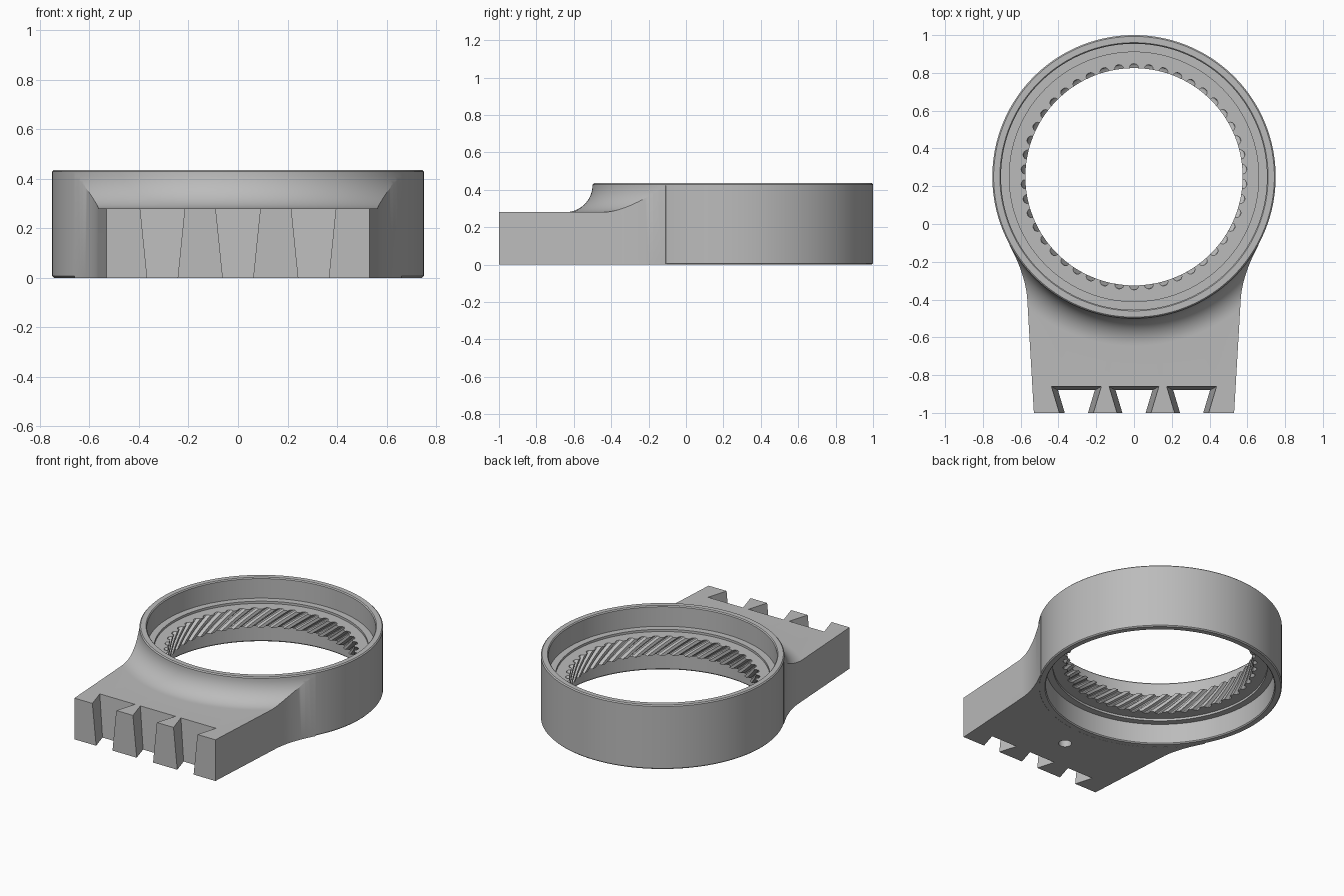
import bpy, bmesh
from math import sin, cos, pi, sqrt

cube = bpy.data.objects.get("Cube")
if cube:
    bpy.data.objects.remove(cube)

CY = 0.25                    # ring axis position in y
FLUTES = 46
PITCH = 2 * pi / FLUTES
SEGS = FLUTES * 8
PLATE_TOP = 0.28

grey = bpy.data.materials.new("plain_grey")
grey.use_nodes = True
COLOUR = (0.5, 0.5, 0.5, 1)
grey.diffuse_color = COLOUR
grey.node_tree.nodes["Principled BSDF"].inputs["Base Color"].default_value = COLOUR


def make(name, verts, faces):
    bm = bmesh.new()
    vs = [bm.verts.new(v) for v in verts]
    for f in faces:
        bm.faces.new([vs[i] for i in f])
    bmesh.ops.recalc_face_normals(bm, faces=bm.faces)
    mesh = bpy.data.meshes.new(name)
    bm.to_mesh(mesh)
    bm.free()
    mesh.materials.append(grey)
    ob = bpy.data.objects.new(name, mesh)
    bpy.context.collection.objects.link(ob)
    return ob


def loft(name, low, z0, high, z1):
    """Solid between two outlines with the same number of points."""
    n = len(low)
    verts = [(x, y, z0) for x, y in low] + [(x, y, z1) for x, y in high]
    faces = [range(n), range(n, 2 * n)]
    faces += [(i, (i + 1) % n, (i + 1) % n + n, i + n) for i in range(n)]
    return make(name, verts, faces)


def circle(r, cy, n):
    return [(r * cos(2 * pi * i / n), cy + r * sin(2 * pi * i / n)) for i in range(n)]


def boolean(ob, cutter, operation):
    mod = ob.modifiers.new("cut", 'BOOLEAN')
    mod.object, mod.operation, mod.solver = cutter, operation, 'EXACT'
    bpy.context.view_layer.objects.active = ob
    bpy.ops.object.modifier_apply(modifier=mod.name)
    bpy.data.objects.remove(cutter)


def smooth(ob):
    bpy.ops.object.select_all(action='DESELECT')
    ob.select_set(True)
    bpy.context.view_layer.objects.active = ob
    bpy.ops.object.shade_smooth_by_angle(angle=0.5)


# Ring: lathed housing with a stepped bearing seat above and below
housing = [(0.66, 0.28), (0.66, 0.295), (0.704, 0.295), (0.704, 0.428), (0.71, 0.435),
           (0.743, 0.435), (0.75, 0.428), (0.75, 0.007), (0.743, 0), (0.71, 0),
           (0.704, 0.007), (0.704, 0.14), (0.66, 0.14), (0.66, 0.155)]
# Angular steps across one flute, as fractions of the pitch
HALF = 0.31
steps = [-HALF, -0.27, -0.15, 0, 0.15, 0.27, HALF, 0.5]
columns = [((i + 0.5 + t) * PITCH, 0.575 * PITCH * sqrt(max(0, HALF**2 - t * t)))
           for i in range(FLUTES) for t in steps]
verts = [(r * cos(a), CY + r * sin(a), z) for r, z in housing for a, d in columns]

# Helical flutes in the bore, turning two pitches over their height
ROWS = 14
for k in range(ROWS + 1):
    f = k / ROWS
    turn = 2 * PITCH * (1 - f)
    z = 0.155 + 0.125 * f
    verts += [((0.575 + d) * cos(a + turn), CY + (0.575 + d) * sin(a + turn), z)
              for a, d in columns]

total = len(housing) + ROWS + 1
faces = []
for k in range(total):
    nxt = (k + 1) % total
    shift = -2 * len(steps) if nxt == len(housing) else 0
    for j in range(SEGS):
        j2 = (j + 1) % SEGS
        faces.append((k * SEGS + j, k * SEGS + j2,
                      nxt * SEGS + (j2 + shift) % SEGS, nxt * SEGS + (j + shift) % SEGS))
smooth(make("bearing_ring", verts, faces))

# Arm: side outline with a curve flowing into the ring
side = [(0.53, -1.0)]
for i in range(15):
    t = i / 14
    p = [(1 - t)**2 * a + 2 * t * (1 - t) * b + t * t * c
         for a, b, c in zip((0.565, -0.40), (0.573, -0.27), (0.66, -0.11))]
    side.append(tuple(p))
side.append((0.6, 0.0))
outline = side + [(-x, y) for x, y in reversed(side)]
arm = loft("mounting_arm", outline, 0, outline, 0.5)

# Concave fillet from the plate top up to the ring, as a turned solid
R = 0.145
profile = [(1.6, -0.1), (1.6, PLATE_TOP)]
profile += [(0.75 + R - R * sin(i * pi / 28), PLATE_TOP + R - R * cos(i * pi / 28))
            for i in range(15)]
profile.append((0.7, PLATE_TOP + R))
n = 256
turned = [(r * cos(2 * pi * i / n), CY + r * sin(2 * pi * i / n), z)
          for r, z in profile for i in range(n)]
rings = [(k * n + i, k * n + (i + 1) % n, (k + 1) * n + (i + 1) % n, (k + 1) * n + i)
         for k in range(len(profile) - 1) for i in range(n)]
rings += [range(n), range((len(profile) - 1) * n, len(profile) * n)]
boolean(arm, make("fillet_form", turned, rings), 'INTERSECT')

# Clear the space taken by the ring
bore = circle(0.744, CY, 256)
boolean(arm, loft("ring_clearance", bore, -0.2, bore, 0.7), 'DIFFERENCE')


# Dovetail slots, narrowing downwards
def slot(cx, z):
    mouth = 0.0615 + 0.0285 * z / PLATE_TOP
    back = -0.88 + 0.02 * z / PLATE_TOP
    w0, w1 = mouth - 0.3 * 0.05, mouth + 0.3 * (back + 1)
    return [(cx - w0, -1.05), (cx + w0, -1.05), (cx + w1, back), (cx - w1, back)]


for cx in (-0.305, 0, 0.305):
    boolean(arm, loft("slot_form", slot(cx, -0.05), -0.05, slot(cx, 0.33), 0.33), 'DIFFERENCE')

# Blind hole in the underside
hole = circle(0.04, -0.66, 32)
boolean(arm, loft("hole_form", hole, -0.05, hole, 0.1), 'DIFFERENCE')
smooth(arm)
